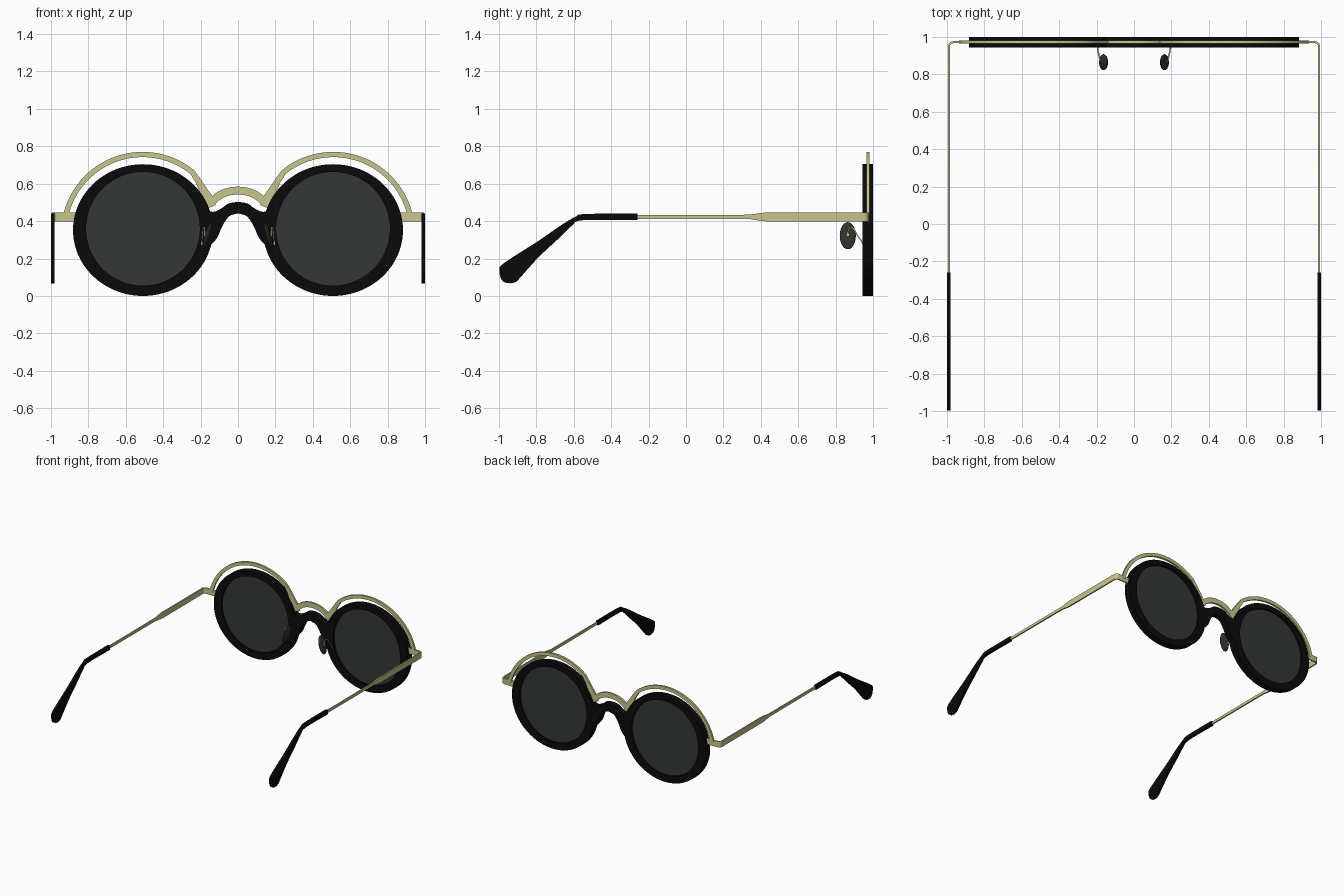
import bpy, bmesh, math
from mathutils import Vector, Matrix

if "Cube" in bpy.data.objects:
    bpy.data.objects.remove(bpy.data.objects["Cube"])


def material(name, col):
    m = bpy.data.materials.new(name)
    m.diffuse_color = (*col, 1)
    m.use_nodes = True
    m.node_tree.nodes["Principled BSDF"].inputs["Base Color"].default_value = m.diffuse_color
    return m


BLACK = material("black_acetate", (0.003, 0.003, 0.003))
GOLD = material("pale_gold", (0.58, 0.56, 0.27))
LENS = material("dark_lens", (0.036, 0.037, 0.037))
PAD = material("pad_grey", (0.03, 0.03, 0.032))


def finish(name, bm, mat, mirror=True):
    bmesh.ops.recalc_face_normals(bm, faces=bm.faces[:])
    me = bpy.data.meshes.new(name)
    bm.to_mesh(me)
    bm.free()
    ob = bpy.data.objects.new(name, me)
    bpy.context.collection.objects.link(ob)
    me.materials.append(mat)
    if mirror:
        ob.modifiers.new("mirror", "MIRROR").use_mirror_merge = False
    bpy.context.view_layer.objects.active = ob
    ob.select_set(True)
    bpy.ops.object.shade_smooth_by_angle(angle=math.radians(35))
    ob.select_set(False)
    return ob


def smooth(pts, n=5):
    """Catmull-Rom through points of any dimension."""
    p = [Vector(q) for q in pts]
    p = [p[0] * 2 - p[1]] + p + [p[-1] * 2 - p[-2]]
    out = []
    for a, b, c, d in zip(p, p[1:], p[2:], p[3:]):
        for i in range(n):
            t = i / n
            out.append(0.5 * (2 * b + (c - a) * t + (2 * a - 5 * b + 4 * c - d) * t**2
                              + (3 * b - a - 3 * c + d) * t**3))
    return out + [p[-2]]


def prism(name, pts, offset, mat, mirror=True):
    """Outline face extruded by an offset vector."""
    bm = bmesh.new()
    f = bm.faces.new([bm.verts.new(p) for p in pts])
    r = bmesh.ops.extrude_face_region(bm, geom=[f])
    bmesh.ops.translate(bm, vec=Vector(offset),
                        verts=[g for g in r["geom"] if isinstance(g, bmesh.types.BMVert)])
    return finish(name, bm, mat, mirror)


def sweep(name, pts, up, widths, heights, mat, mirror=True):
    """Rectangular bar along a path; width across, height along 'up'."""
    bm = bmesh.new()
    up, pts, rings = Vector(up), [Vector(p) for p in pts], []
    for i, p in enumerate(pts):
        t = pts[min(i + 1, len(pts) - 1)] - pts[max(i - 1, 0)]
        s = up.cross(t).normalized() * widths[i]
        h = up * heights[i]
        rings.append([bm.verts.new(p + v) for v in (s + h, s - h, -s - h, h - s)])
    for a, b in zip(rings, rings[1:]):
        for k in range(4):
            bm.faces.new((a[k], a[k - 1], b[k - 1], b[k]))
    bm.faces.new(rings[0])
    bm.faces.new(rings[-1])
    return finish(name, bm, mat, mirror)


# Rim: elliptical outside, round inside
N, Y0, Y1 = 96, 0.945, 1.0
bm = bmesh.new()
loops = []
for i in range(N):
    c, s = math.cos(2 * math.pi * i / N), math.sin(2 * math.pi * i / N)
    o = (0.508 + 0.374 * c, 0.352 + 0.352 * s)
    n = (0.508 + 0.304 * c, 0.359 + 0.304 * s)
    loops.append([bm.verts.new((x, y, z)) for (x, z), y in ((o, Y0), (o, Y1), (n, Y1), (n, Y0))])
for i in range(N):
    a, b = loops[i - 1], loops[i]
    for k in range(4):
        bm.faces.new((a[k - 1], a[k], b[k], b[k - 1]))
finish("rim", bm, BLACK)

# Lens disc
prism("lens", [(0.508 + 0.304 * math.cos(2 * math.pi * i / N), 0.96,
                0.359 + 0.304 * math.sin(2 * math.pi * i / N)) for i in range(N)],
      (0, 0.025, 0), LENS)

# Black nose bridge with flared sides
top = smooth([(0, 0.503), (0.05, 0.494), (0.09, 0.467), (0.13, 0.45), (0.165, 0.462), (0.20, 0.515)])
low = smooth([(0.19, 0.228), (0.15, 0.268), (0.112, 0.31), (0.09, 0.36), (0.065, 0.405),
              (0.04, 0.43), (0, 0.441)])
half = top + [Vector((0.17, 0.36))] + low
outline = half + [Vector((-p.x, p.y)) for p in reversed(half[1:-1])]
prism("nose_bridge", [(p.x, Y0, p.y) for p in outline], (0, Y1 - Y0, 0), BLACK, False)

# Gold brow arch over each rim, running down to the bridge
YG = 0.972
arch = []
for i in range(37):
    a = math.radians(13 + i * 116 / 36)
    arch.append((0.51 + 0.422 * math.cos(a), 0.334 + 0.422 * math.sin(a), 0.014))
arch += smooth([(0.212, 0.614, 0.016), (0.185, 0.565, 0.021), (0.155, 0.52, 0.022), (0.138, 0.478, 0.02)])
sweep("brow_arch", [(x, YG, z) for x, z, w in arch], (0, 1, 0),
      [w for *_, w in arch], [0.008] * len(arch), GOLD)

# Gold upper bridge
br = smooth([(-0.155, 0.49), (-0.115, 0.526), (-0.065, 0.553), (0, 0.563),
             (0.065, 0.553), (0.115, 0.526), (0.155, 0.49)])
sweep("gold_bridge", [(p.x, YG, p.y) for p in br], (0, 1, 0),
      [0.021] * len(br), [0.0078] * len(br), GOLD, False)

# Temple arm: end piece, rounded corner, wide band tapering to a thin bar
arm = [(0.865, YG, 0.0235)]
for i in range(7):
    a = math.radians(90 - 15 * i)
    arm.append((0.967 + 0.023 * math.cos(a), YG - 0.023 + 0.023 * math.sin(a), 0.0235))
arm += [(0.99, 0.43, 0.0235), (0.99, 0.40, 0.021), (0.99, 0.34, 0.0115), (0.99, -0.28, 0.0105)]
sweep("temple_arm", [(x, y, 0.4225) for x, y, h in arm], (0, 0, 1),
      [0.0055] * len(arm), [h for *_, h in arm], GOLD)

# Black temple tip, curved down behind the ear
upper = smooth([(-0.26, 0.44), (-0.54, 0.438), (-0.59, 0.423), (-0.66, 0.383), (-0.80, 0.287),
                (-0.97, 0.178), (-0.998, 0.14), (-0.985, 0.085), (-0.95, 0.068), (-0.91, 0.075),
                (-0.88, 0.105), (-0.79, 0.205), (-0.68, 0.308), (-0.61, 0.375), (-0.55, 0.405),
                (-0.26, 0.405)], 4)
prism("temple_tip", [(0.98, p.x, p.y) for p in upper], (0.02, 0, 0), BLACK)

# Nose pad, tilted inward at the top
def ball(name, scale, loc, tilt, mat):
    b = bmesh.new()
    bmesh.ops.create_uvsphere(b, u_segments=24, v_segments=16, radius=1)
    bmesh.ops.transform(b, verts=b.verts[:], matrix=Matrix.Translation(loc)
                        @ Matrix.Rotation(tilt, 4, "Y") @ Matrix.Diagonal((*scale, 1)))
    finish(name, b, mat)


ball("nose_pad", (0.014, 0.043, 0.075), (0.163, 0.865, 0.322), -0.27, PAD)
ball("pad_stud", (0.007, 0.009, 0.01), (0.177, 0.866, 0.325), -0.27, GOLD)

# Curved wire from rim to nose pad
wire = smooth([(0.195, 0.95, 0.27), (0.193, 0.937, 0.295), (0.19, 0.915, 0.325), (0.186, 0.897, 0.358),
               (0.182, 0.875, 0.365), (0.178, 0.866, 0.345), (0.177, 0.866, 0.322)])
sweep("pad_wire", wire, (1, 0, 0), [0.0035] * len(wire), [0.0035] * len(wire), GOLD)
